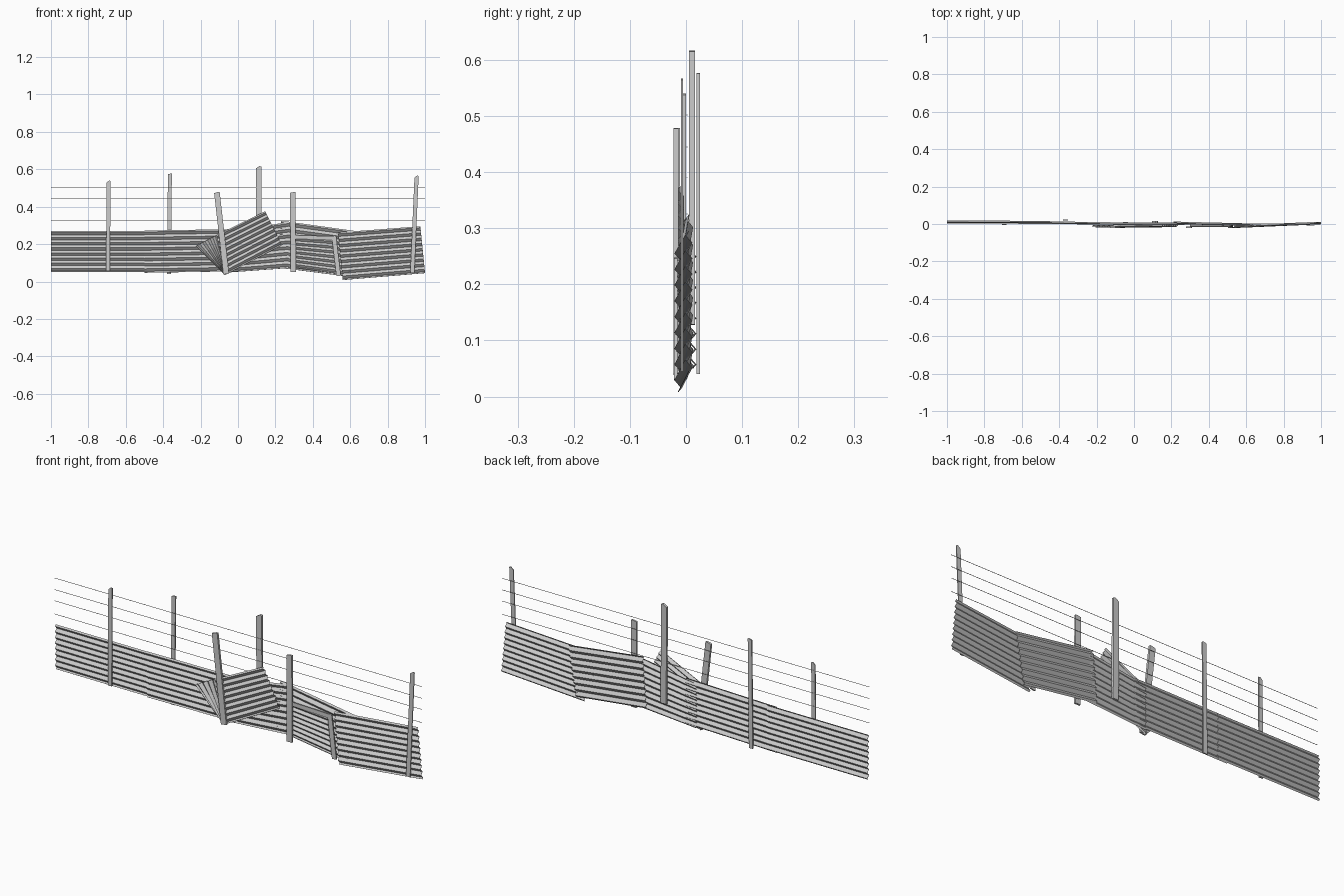
import bpy, bmesh
from mathutils import Vector

if "Cube" in bpy.data.objects:
    bpy.data.objects.remove(bpy.data.objects["Cube"])


def finish(name, bm):
    bmesh.ops.recalc_face_normals(bm, faces=bm.faces)
    me = bpy.data.meshes.new(name)
    bm.to_mesh(me)
    bm.free()
    ob = bpy.data.objects.new(name, me)
    bpy.context.collection.objects.link(ob)
    return ob


def sheet(name, bl, br, tr, tl, y0, y1, waves=8, amp=0.006):
    """Corrugated sheet spanning four (x, z) corners, ridges run left to right."""
    bm = bmesh.new()
    bl, br, tr, tl = map(Vector, (bl, br, tr, tl))
    rows = waves * 4
    prev = None
    for i in range(rows + 1):
        t = i / rows
        off = (0, 1, 0, -1)[i % 4] * amp
        a, b = bl.lerp(tl, t), br.lerp(tr, t)
        cur = []
        for k in range(5):
            p = a.lerp(b, k / 4)
            cur.append(bm.verts.new((p.x, y0 + (y1 - y0) * k / 4 + off, p.y)))
        if prev:
            for k in range(4):
                bm.faces.new((prev[k], prev[k + 1], cur[k + 1], cur[k]))
        prev = cur
    ob = finish(name, bm)
    mod = ob.modifiers.new("thickness", 'SOLIDIFY')
    mod.thickness = 0.0012
    mod.offset = 0
    return ob


def post(name, bottom, top, w, y0, y1, slant=0.012):
    """Flat wooden stake with a slanted, chipped top between two (x, z) points."""
    b, t = Vector(bottom), Vector(top)
    d = (t - b).normalized()
    s = Vector((d.y, -d.x)) * (w / 2)
    prof = [b - s, b + s, t + s - d * slant * 0.2, t + s * 0.3,
            t - s - d * slant]
    bm = bmesh.new()
    front = [bm.verts.new((p.x, y0, p.y)) for p in prof]
    back = [bm.verts.new((p.x, y1, p.y)) for p in prof]
    bm.faces.new(front)
    bm.faces.new(back[::-1])
    n = len(prof)
    for i in range(n):
        j = (i + 1) % n
        bm.faces.new((front[i], back[i], back[j], front[j]))
    return finish(name, bm)


# Main run of corrugated sheets
sheet("sheet_far_left", (-1, .05), (-.45, .05), (-.45, .27), (-1, .27), .012, .010)
sheet("sheet_left", (-.5, .047), (0, .055), (0, .28), (-.5, .272), .008, .001)
sheet("sheet_middle", (-.06, .048), (.27, .072), (.27, .318), (-.06, .265), .003, .0)
sheet("sheet_right", (.21, .075), (.6, .025), (.64, .268), (.23, .325), .006, -.004)
sheet("sheet_far_right", (.56, .008), (1, .045), (.975, .295), (.535, .262), -.014, .005, 9)

# Fallen sheet leaning across the middle, with its bent corner
sheet("fallen_sheet", (-.07, .035), (.235, .195), (.145, .375), (-.115, .248), -.013, -.010)
sheet("fallen_sheet_flap", (-.07, .035), (-.062, .05), (-.115, .248), (-.225, .19), -.013, -.013, 2)
bpy.data.objects.remove(bpy.data.objects["fallen_sheet_flap"])
sheet("fallen_sheet_bent_corner", (-.225, .19), (-.07, .035), (-.065, .05), (-.115, .248),
      -.012, -.013, 4)

# Patched section with its rail and short stake
sheet("patch_sheet", (.3, .075), (.53, .042), (.52, .22), (.3, .235), -.009, -.010, 7, .005)
post("patch_rail", (.30, .238), (.515, .232), .02, -.017, -.012, .004)
post("patch_stake", (.538, .03), (.512, .247), .024, -.021, -.015)

# Stakes
post("stake_1", (-.695, .055), (-.692, .54), .021, -.005, .0)
post("stake_2", (-.37, .04), (-.364, .577), .021, .019, .025, .004)
post("stake_3", (-.063, .04), (-.113, .478), .030, -.022, -.011, .004)
post("stake_4", (.112, .128), (.110, .617), .030, .005, .016)
post("stake_5", (.295, .05), (.293, .478), .029, -.022, -.013, .004)
post("stake_6", (.932, .045), (.955, .567), .022, -.009, -.005)

# Four strands of wire
for i, z in enumerate((.325, .39, .445, .502)):
    bm = bmesh.new()
    bmesh.ops.create_cube(bm, size=1)
    bmesh.ops.scale(bm, vec=(2, .0016, .0016), verts=bm.verts)
    bmesh.ops.translate(bm, vec=(0, .002, z), verts=bm.verts)
    finish("wire_%d" % (i + 1), bm)
